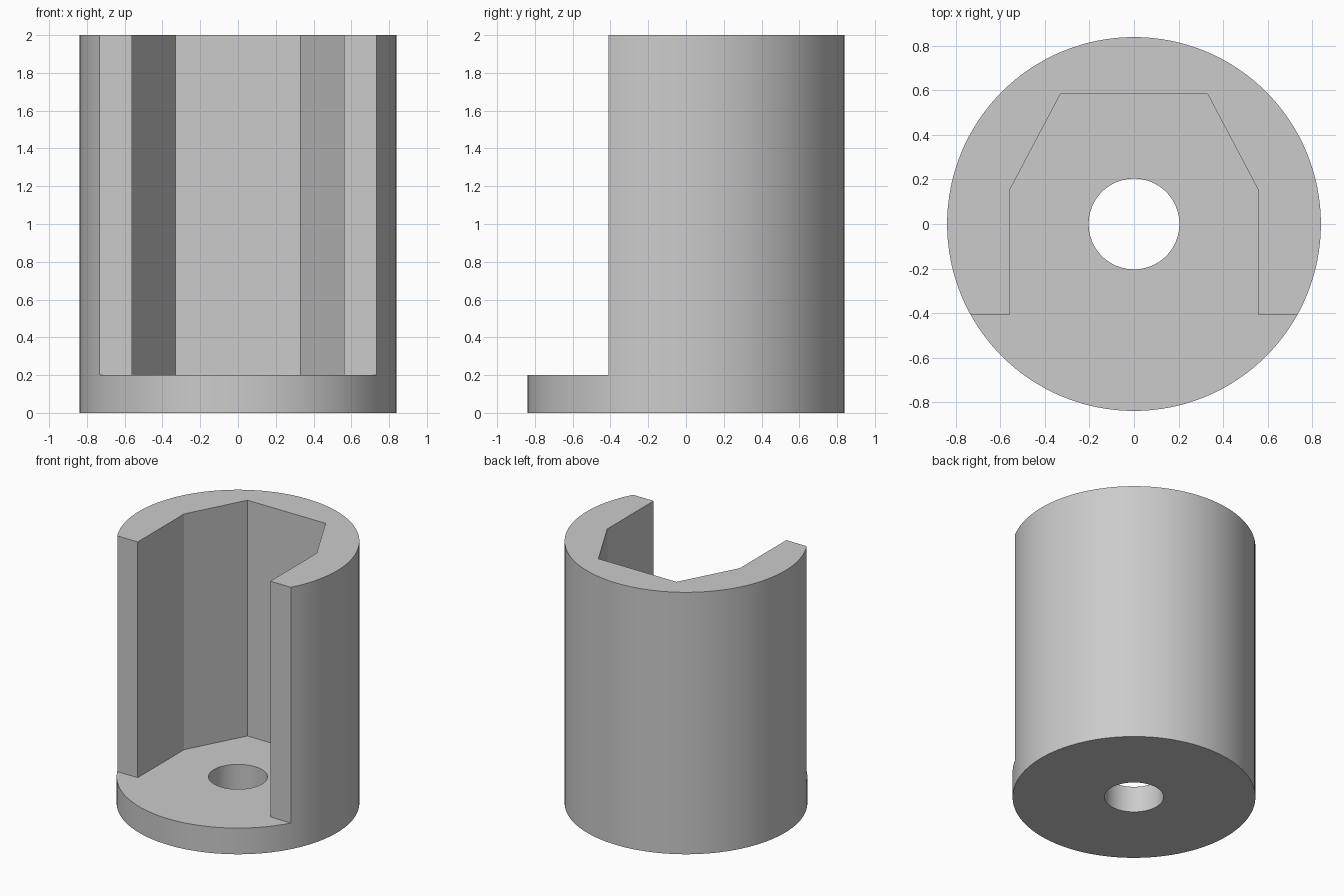
import bpy
import bmesh
import math

RADIUS, HEIGHT, FLOOR = 0.84, 2.0, 0.2
HOLE_RADIUS = 0.204

cube = bpy.data.objects.get("Cube")
if cube:
    bpy.data.objects.remove(cube, do_unlink=True)

# One plain grey
grey = bpy.data.materials.new("plain_grey")
grey.use_nodes = True
colour = (0.6, 0.6, 0.6, 1)
grey.diffuse_color = colour
grey.node_tree.nodes["Principled BSDF"].inputs["Base Color"].default_value = colour


def circle(radius, sides):
    return [(radius * math.cos(math.tau * i / sides),
             radius * math.sin(math.tau * i / sides)) for i in range(sides)]


def prism(name, outline, bottom, top):
    """Extrude a flat outline straight up."""
    bm = bmesh.new()
    face = bm.faces.new([bm.verts.new((x, y, bottom)) for x, y in outline])
    result = bmesh.ops.extrude_face_region(bm, geom=[face])
    verts = [v for v in result["geom"] if isinstance(v, bmesh.types.BMVert)]
    bmesh.ops.translate(bm, verts=verts, vec=(0, 0, top - bottom))
    bmesh.ops.recalc_face_normals(bm, faces=bm.faces)
    mesh = bpy.data.meshes.new(name)
    bm.to_mesh(mesh)
    bm.free()
    mesh.materials.append(grey)
    obj = bpy.data.objects.new(name, mesh)
    bpy.context.collection.objects.link(obj)
    return obj


# Round body
body = prism("round_holder", circle(RADIUS, 128), 0, HEIGHT)

# Angular pocket, open to the front above the floor
half = [(1, -1), (1, -0.41), (0.56, -0.41), (0.56, 0.15), (0.33, 0.585)]
outline = half + [(-x, y) for x, y in reversed(half)]
pocket = prism("pocket_cutter", outline, FLOOR, HEIGHT + 0.2)

# Hole through the floor
hole = prism("hole_cutter", circle(HOLE_RADIUS, 64), -0.2, FLOOR + 0.2)

bpy.context.view_layer.objects.active = body
for cutter in (pocket, hole):
    cut = body.modifiers.new(cutter.name, "BOOLEAN")
    cut.operation = "DIFFERENCE"
    cut.solver = "EXACT"
    cut.object = cutter
    bpy.ops.object.modifier_apply(modifier=cut.name)
    bpy.data.objects.remove(cutter, do_unlink=True)

# Smooth round walls with crisp corners
bpy.ops.object.select_all(action="DESELECT")
body.select_set(True)
bpy.ops.object.shade_smooth_by_angle(angle=math.radians(20))
